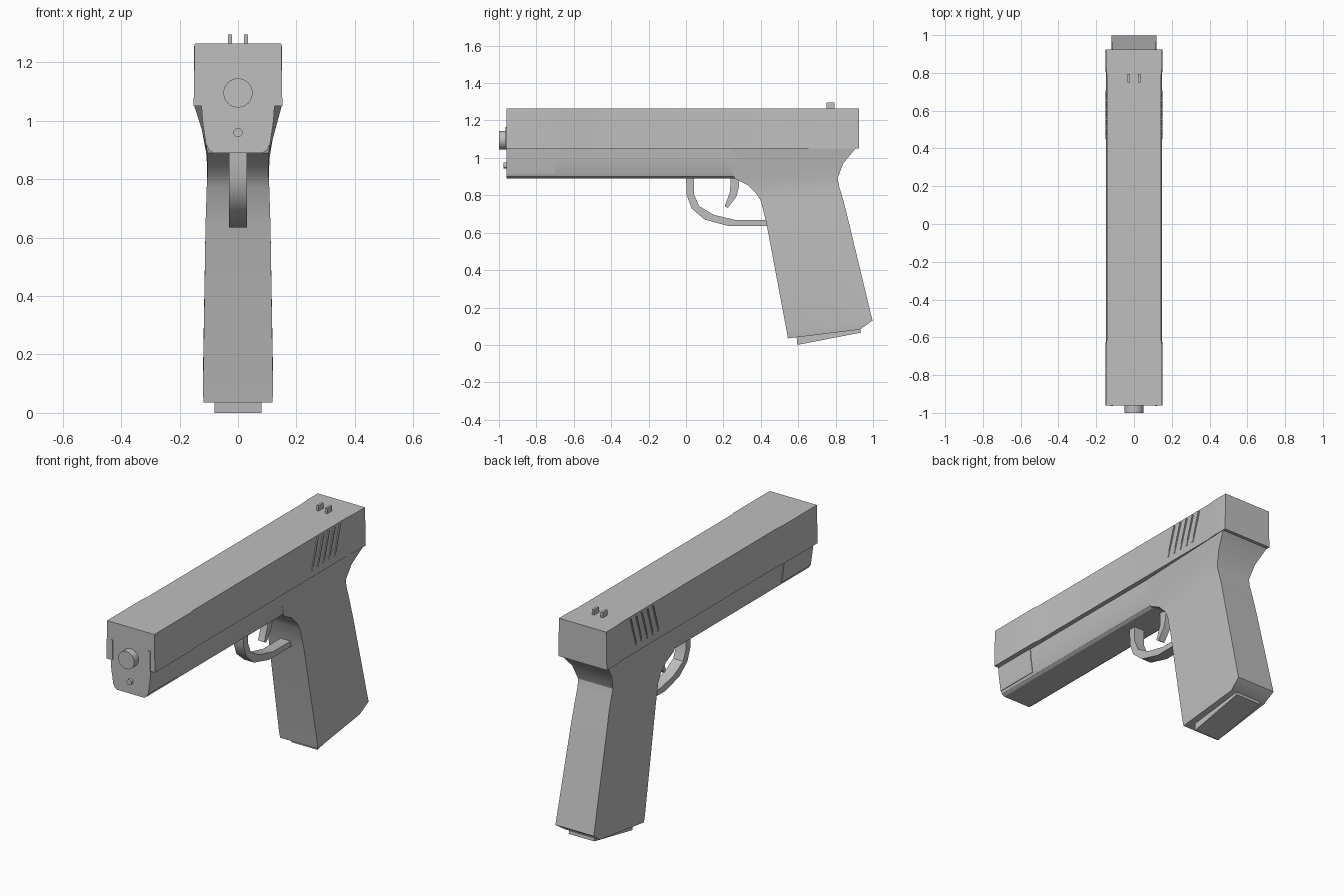
import bpy
import math

cube = bpy.data.objects.get("Cube")
if cube:
    bpy.data.objects.remove(cube, do_unlink=True)

GREY = (0.52, 0.52, 0.52, 1)
grey = bpy.data.materials.new("matte grey")
grey.use_nodes = True
grey.diffuse_color = GREY
grey.node_tree.nodes["Principled BSDF"].inputs["Base Color"].default_value = GREY


def finish(obj, angle=30):
    obj.data.materials.append(grey)
    bpy.ops.object.select_all(action="DESELECT")
    obj.select_set(True)
    bpy.context.view_layer.objects.active = obj
    bpy.ops.object.mode_set(mode="EDIT")
    bpy.ops.mesh.select_all(action="SELECT")
    bpy.ops.mesh.normals_make_consistent(inside=False)
    bpy.ops.object.mode_set(mode="OBJECT")
    bpy.ops.object.shade_smooth_by_angle(angle=math.radians(angle))
    return obj


def loft(name, rings):
    """Skin a list of closed rings and cap both ends."""
    n = len(rings[0])
    verts = [p for ring in rings for p in ring]
    faces = [tuple(range(n)), tuple(range(len(verts) - n, len(verts)))]
    for r in range(len(rings) - 1):
        for i in range(n):
            j = (i + 1) % n
            faces.append((r * n + i, r * n + j, (r + 1) * n + j, (r + 1) * n + i))
    mesh = bpy.data.meshes.new(name)
    mesh.from_pydata(verts, [], faces)
    obj = bpy.data.objects.new(name, mesh)
    bpy.context.collection.objects.link(obj)
    return finish(obj)


def extrude(name, outline, x0, x1):
    """Side outline in (y, z), extruded across x."""
    return loft(name, [[(x, y, z) for y, z in outline] for x in (x0, x1)])


def box(name, x0, x1, y0, y1, z0, z1):
    return extrude(name, [(y0, z0), (y1, z0), (y1, z1), (y0, z1)], x0, x1)


def tube(name, radius, y0, y1, z, sides):
    bpy.ops.mesh.primitive_cylinder_add(
        vertices=sides, radius=radius, depth=y1 - y0,
        location=(0, (y0 + y1) / 2, z), rotation=(math.pi / 2, 0, 0))
    obj = bpy.context.object
    obj.name = name
    return finish(obj)


# Slide, slightly wider at both ends
slide = [(-0.96, 0.152), (-0.64, 0.152), (-0.61, 0.147),
         (0.78, 0.147), (0.83, 0.152), (0.925, 0.152)]
loft("slide", [[(-w, y, 1.05), (w, y, 1.05), (w - 0.004, y, 1.265), (4e-3 - w, y, 1.265)]
               for y, w in slide])

# Frame under the slide, with rounded lower edges
half = [(0.122, 1.06), (0.118, 1.0), (0.106, 0.915), (0.1, 0.9), (0.085, 0.89)]
section = half + [(-x, z) for x, z in reversed(half)]
loft("frame", [[(x, y, z) for x, z in section] for y in (-0.96, 0.42)])
loft("front_frame_block", [[(x * 1.03, y, z) for x, z in section[:3] + section[-3:]]
                           for y in (-0.96, -0.7)])

# Grip: front point, back point, half width in front and at the back
grip = [
    ((0.545, 0.035), (0.93, 0.082), 0.118, 0.112),
    ((0.538, 0.075), (0.997, 0.13), 0.12, 0.12),
    ((0.43, 0.65), (0.872, 0.65), 0.111, 0.111),
    ((0.4, 0.77), (0.842, 0.77), 0.107, 0.107),
    ((0.375, 0.81), (0.818, 0.85), 0.105, 0.106),
    ((0.33, 0.855), (0.81, 0.89), 0.105, 0.109),
    ((0.26, 0.89), (0.84, 0.97), 0.106, 0.124),
    ((0.2, 1.052), (0.908, 1.052), 0.12, 0.15),
]
loft("grip", [[(-wf, *f), (wf, *f), (wb, *b), (-wb, *b)] for f, b, wf, wb in grip])
extrude("magazine_base", [(0.595, 0.0), (0.935, 0.066), (0.93, 0.1), (0.59, 0.06)], -0.08, 0.08)

# Trigger guard and trigger
outer = [(0.0, 0.9), (0.004, 0.8), (0.03, 0.73), (0.1, 0.67), (0.23, 0.635), (0.46, 0.635)]
inner = [(0.46, 0.667), (0.27, 0.667), (0.15, 0.695), (0.07, 0.742), (0.043, 0.805), (0.043, 0.9)]
extrude("trigger_guard", outer + inner, -0.031, 0.031)
extrude("trigger", [(0.238, 0.9), (0.236, 0.82), (0.207, 0.742), (0.223, 0.732),
                    (0.268, 0.79), (0.282, 0.84), (0.285, 0.9)], -0.02, 0.02)

# Barrel end and rod end
tube("barrel_end", 0.05, -1.0, -0.94, 1.095, 24)
tube("rod_end", 0.016, -0.975, -0.94, 0.96, 12)

# Paired sights, front rails and slanted rear ribs
for side, label in ((1, "left"), (-1, "right")):
    box(f"rear_sight_{label}", side * 0.021, side * 0.034, 0.75, 0.793, 1.26, 1.295)
    box(f"front_rail_{label}", side * 0.112, side * 0.124, -0.964, -0.95, 1.05, 1.165)
    for i in range(5):
        y = 0.5 + 0.05 * i
        extrude(f"rear_rib_{label}_{i + 1}",
                [(y - 0.05, 1.09), (y - 0.042, 1.09), (y + 0.008, 1.255), (y, 1.255)],
                side * 0.14, side * 0.15)
